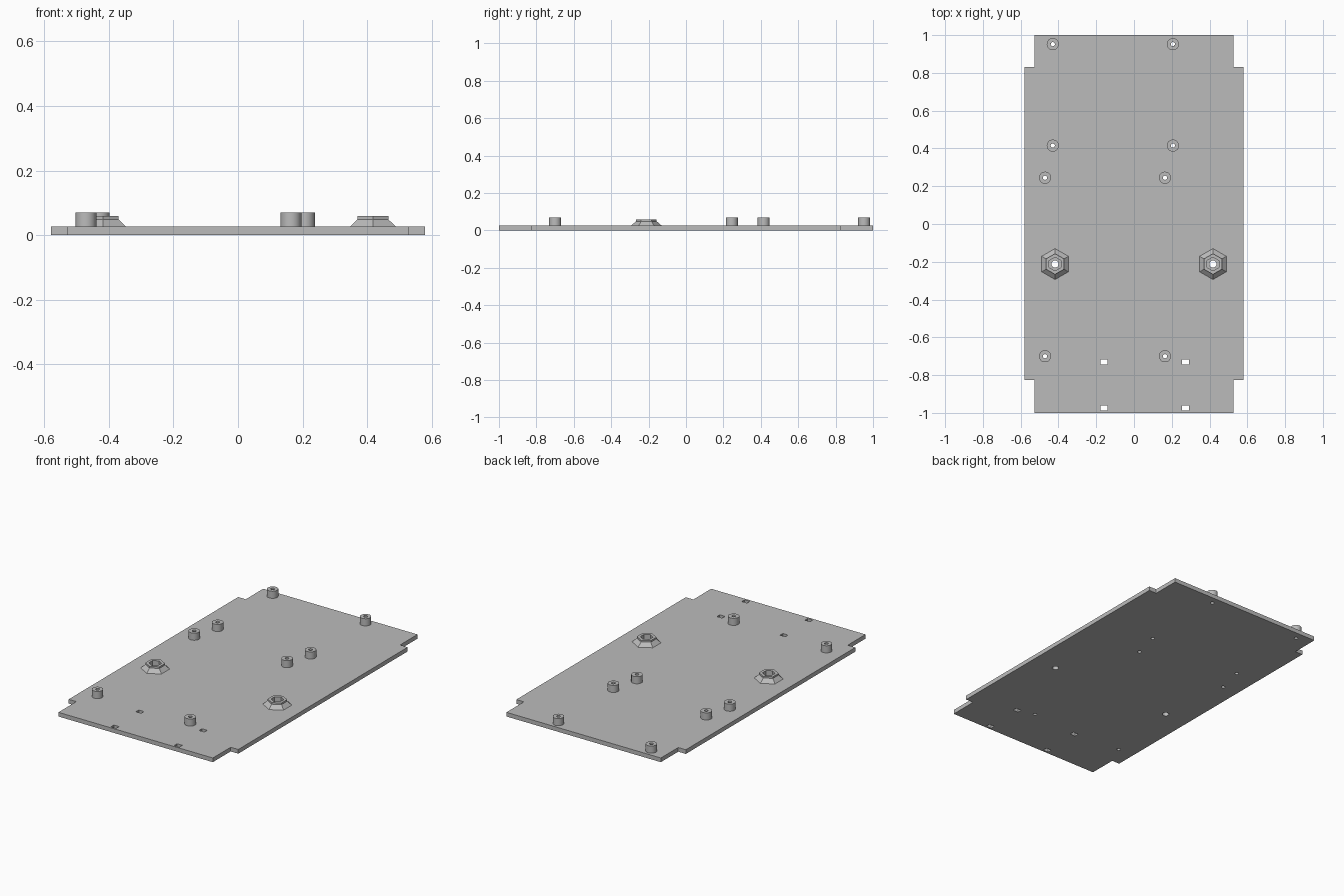
import bpy, bmesh, math

cube = bpy.data.objects.get("Cube")
if cube:
    bpy.data.objects.remove(cube, do_unlink=True)

grey = bpy.data.materials.new("plain grey")
grey.use_nodes = True
colour = (0.5, 0.5, 0.5, 1)
grey.diffuse_color = colour
grey.node_tree.nodes["Principled BSDF"].inputs["Base Color"].default_value = colour

THICK = 0.026
POSTS = [(-0.43, 0.952), (0.206, 0.952), (-0.43, 0.415), (0.206, 0.415),
         (-0.471, 0.245), (0.164, 0.245), (-0.471, -0.7), (0.164, -0.7)]
BOSSES = [(-0.418, -0.212), (0.418, -0.212)]
SLOTS = [(x, y) for x in (-0.159, 0.273) for y in (-0.731, -0.974)]


def ring(radius, sides, cx=0, cy=0):
    """Points of a regular polygon with one corner on the y axis."""
    angles = [math.pi / 2 + math.tau * i / sides for i in range(sides)]
    return [(cx + radius * math.cos(a), cy + radius * math.sin(a)) for a in angles]


def add_object(name, mesh):
    obj = bpy.data.objects.new(name, mesh)
    mesh.materials.clear()
    mesh.materials.append(grey)
    bpy.context.collection.objects.link(obj)
    return obj


def turned(name, profile, sides, centre, smooth):
    """Sweep a closed (radius, z) profile round an upright axis."""
    bm = bmesh.new()
    loops = [[bm.verts.new((x, y, z)) for x, y in ring(r, sides)] for r, z in profile]
    for a, b in zip(loops, loops[1:] + loops[:1]):
        for i in range(sides):
            j = (i + 1) % sides
            bm.faces.new((a[i], a[j], b[j], b[i]))
    bmesh.ops.recalc_face_normals(bm, faces=bm.faces)
    mesh = bpy.data.meshes.new(name)
    bm.to_mesh(mesh)
    bm.free()
    obj = add_object(name, mesh)
    obj.location = (*centre, 0)
    if smooth:
        bpy.ops.object.select_all(action='DESELECT')
        obj.select_set(True)
        bpy.context.view_layer.objects.active = obj
        bpy.ops.object.shade_smooth_by_angle(angle=math.radians(35))


# Base plate: notched outline with its through holes, extruded
curve = bpy.data.curves.new("plate_outline", 'CURVE')
curve.dimensions = '2D'
curve.fill_mode = 'BOTH'
curve.extrude = THICK / 2


def add_loop(points):
    spline = curve.splines.new('POLY')
    spline.points.add(len(points) - 1)
    for p, (x, y) in zip(spline.points, points):
        p.co = (x, y, 0, 1)
    spline.use_cyclic_u = True


wide, narrow, front, back = 0.58, 0.528, -0.826, 0.83
right_side = [(narrow, -1), (narrow, front), (wide, front),
              (wide, back), (narrow, back), (narrow, 1)]
add_loop(right_side + [(-x, y) for x, y in reversed(right_side)])
for c in POSTS:
    add_loop(ring(0.011, 24, *c))
for c in BOSSES:
    add_loop(ring(0.019, 24, *c))
for x, y in SLOTS:
    add_loop([(x + sx * 0.018, y + sy * 0.014)
              for sx, sy in ((-1, -1), (1, -1), (1, 1), (-1, 1))])

outline = bpy.data.objects.new("plate_outline", curve)
bpy.context.collection.objects.link(outline)
bpy.context.view_layer.update()
depsgraph = bpy.context.evaluated_depsgraph_get()
plate = bpy.data.meshes.new_from_object(outline.evaluated_get(depsgraph))
bpy.data.objects.remove(outline, do_unlink=True)
bm = bmesh.new()
bm.from_mesh(plate)
bmesh.ops.remove_doubles(bm, verts=bm.verts, dist=0.0001)
bmesh.ops.translate(bm, verts=bm.verts, vec=(0, 0, THICK / 2))
bmesh.ops.recalc_face_normals(bm, faces=bm.faces)
for f in bm.faces:
    f.smooth = False
    f.material_index = 0
bm.to_mesh(plate)
bm.free()
add_object("base_plate", plate)

# Round hollow standoffs
for n, c in enumerate(POSTS, 1):
    turned(f"standoff_{n}", [(0.032, THICK), (0.032, 0.07), (0.011, 0.07), (0.011, THICK)],
           32, c, True)

# Hexagonal nut holders with a flared foot and an open pocket
for side, c in zip(("right", "left"), BOSSES):
    turned(f"nut_holder_{side}", [(0.082, THICK), (0.055, 0.049), (0.055, 0.059),
                                  (0.036, 0.059), (0.036, THICK)], 6, c, False)
